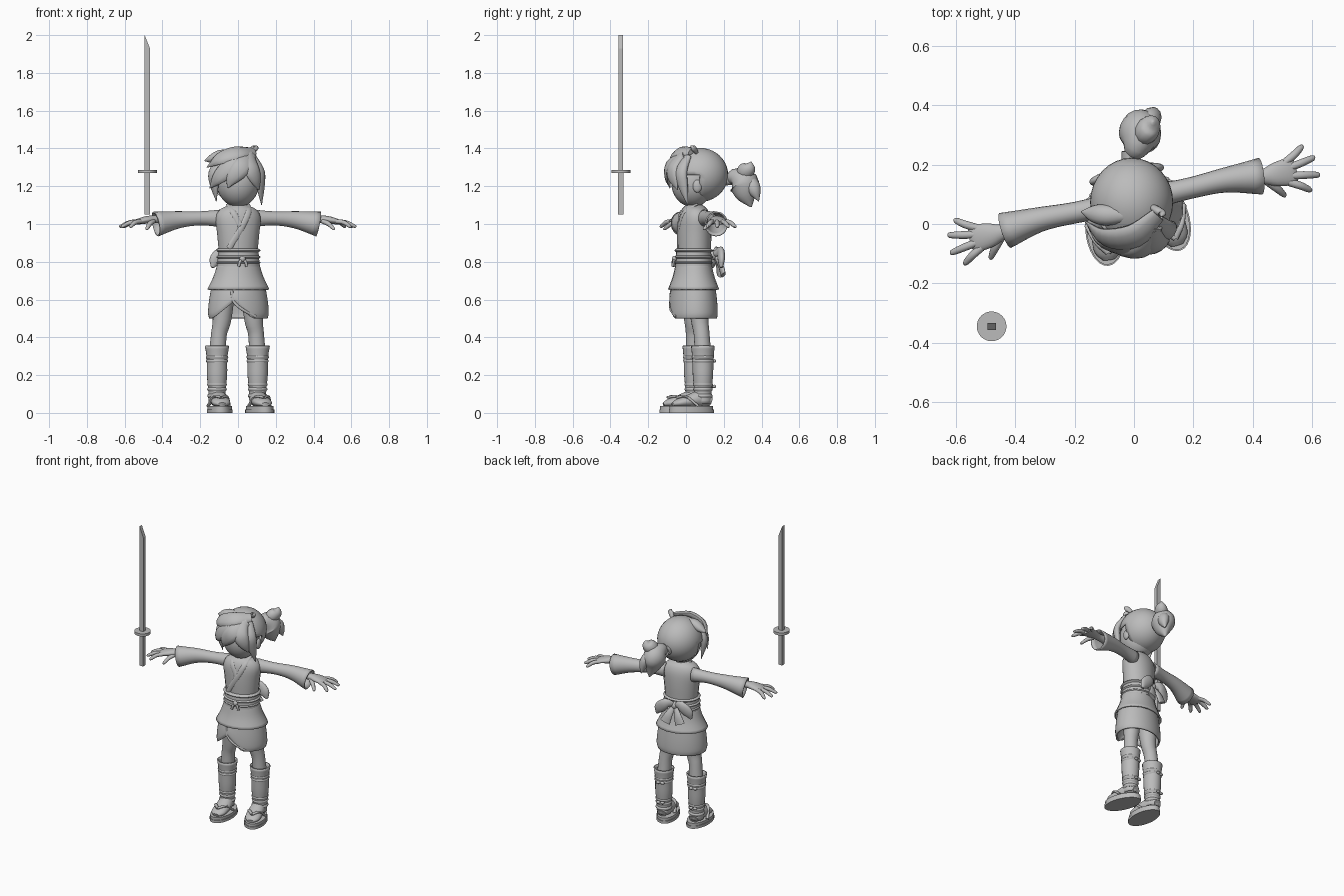
import bpy
import bmesh
from math import cos, sin, tau, radians
from mathutils import Vector, Matrix

default_cube = bpy.data.objects.get("Cube")
if default_cube:
    bpy.data.objects.remove(default_cube, do_unlink=True)

clay = bpy.data.materials.new("clay_grey")
clay.use_nodes = True
clay.diffuse_color = (.5, .5, .5, 1)
clay.node_tree.nodes["Principled BSDF"].inputs["Base Color"].default_value = (.5, .5, .5, 1)

X, Y, Z = Vector((1, 0, 0)), Vector((0, 1, 0)), Vector((0, 0, 1))
SKULL = Vector((-.01, .07, 1.25))


def finish(name, bm, turned=True, mirror=False, shell=0, smooth=True):
    """Turn a bmesh into an object; body parts share one turned frame."""
    bmesh.ops.recalc_face_normals(bm, faces=bm.faces)
    mesh = bpy.data.meshes.new(name)
    bm.to_mesh(mesh)
    bm.free()
    mesh.materials.append(clay)
    mesh.polygons.foreach_set("use_smooth", [smooth] * len(mesh.polygons))
    obj = bpy.data.objects.new(name, mesh)
    bpy.context.scene.collection.objects.link(obj)
    if turned:
        obj.location.y = .05
        obj.rotation_euler.z = radians(12)
    if mirror:
        obj.modifiers.new("both_sides", "MIRROR")
    if shell:
        thickness = obj.modifiers.new("cloth", "SOLIDIFY")
        thickness.thickness = shell
    if smooth:
        bpy.ops.object.select_all(action="DESELECT")
        obj.select_set(True)
        bpy.context.view_layer.objects.active = obj
        bpy.ops.object.shade_smooth_by_angle(angle=radians(50))
    return obj


def spline(points, steps):
    """Pass a smooth curve through position-and-radius points."""
    pts = [Vector(p) for p in points]
    pts = [2 * pts[0] - pts[1]] + pts + [2 * pts[-1] - pts[-2]]
    out = []
    for a, b, c, d in zip(pts, pts[1:], pts[2:], pts[3:]):
        for k in range(steps):
            t = k / steps
            out.append(b + (c - a) * (t / 2) + (2 * a - 5 * b + 4 * c - d) * (t * t / 2)
                       + (3 * b - a - 3 * c + d) * (t ** 3 / 2))
    return out + [pts[-2]]


def sweep(name, points, up=Y, steps=4, sides=20, cap=True, **options):
    """Sweep an ellipse along (x, y, z, width, height) points; up=None faces off the skull."""
    path = spline(points, steps)
    centres = [Vector(p[:3]) for p in path]
    bm = bmesh.new()
    rings = []
    for i, (p, c) in enumerate(zip(path, centres)):
        tangent = centres[min(i + 1, len(path) - 1)] - centres[max(i - 1, 0)]
        side = tangent.cross(up if up else c - SKULL).normalized()
        normal = side.cross(tangent).normalized()
        w, h = max(p[3], .002), max(p[4], .002)
        rings.append([bm.verts.new(c + side * w * cos(tau * j / sides)
                                   + normal * h * sin(tau * j / sides))
                      for j in range(sides)])
    for a, b in zip(rings, rings[1:]):
        for j in range(sides):
            k = (j + 1) % sides
            bm.faces.new((a[j], a[k], b[k], b[j]))
    if cap:
        bm.faces.new(rings[0])
        bm.faces.new(rings[-1])
    return finish(name, bm, **options)


def column(name, rings, y=-.01, x=0, **options):
    """Upright form from (z, half width, half depth) rings."""
    return sweep(name, [(x, y, z, w, d) for z, w, d in rings], **options)


def lock(name, path, width, height=.022, up=None):
    """Leaf shaped strand of hair ending in a point."""
    taper = (.6, 1, .8, .05)
    sweep(name, [(*p, width * t, height * t) for p, t in zip(path, taper)],
          up=up, sides=12, turned=False)


def cord(name, path, width, height, up=Y, **options):
    """Band of even thickness."""
    sweep(name, [(*p, width, height) for p in path], up=up, sides=10, **options)


def ball(name, centre, radii, keep=None, **options):
    bm = bmesh.new()
    matrix = Matrix.Translation(centre) @ Matrix.Diagonal((*radii, 1))
    bmesh.ops.create_uvsphere(bm, u_segments=32, v_segments=20, radius=1, matrix=matrix)
    if keep:
        gone = [f for f in bm.faces if not keep(f.calc_center_median())]
        bmesh.ops.delete(bm, geom=gone, context="FACES")
    return finish(name, bm, **options)


def box(name, low, high, slant=0):
    bm = bmesh.new()
    low, high = Vector(low), Vector(high)
    matrix = Matrix.Translation((low + high) / 2) @ Matrix.Diagonal((*(high - low), 1))
    bmesh.ops.create_cube(bm, size=1, matrix=matrix)
    for v in bm.verts:
        if v.co.z > high.z - .01 and v.co.x > (low.x + high.x) / 2:
            v.co.z -= slant
    finish(name, bm, turned=False, smooth=False)


# Sword standing beside the right hand
box("sword_handle", (-.494, -.359, 1.05), (-.466, -.331, 1.27))
box("sword_blade", (-.494, -.357, 1.28), (-.466, -.333, 2), slant=.07)
bm = bmesh.new()
bmesh.ops.create_cone(bm, cap_ends=True, segments=32, radius1=.05, radius2=.05, depth=.018,
                      matrix=Matrix.Translation((-.48, -.345, 1.278)))
finish("sword_guard", bm, turned=False)

# Torso, crossed collar and neck
column("torso", [(.85, .104, .086), (.95, .114, .088), (1.03, .122, .083),
                 (1.075, .1, .068), (1.1, .05, .045)], y=-.005)
column("neck", [(1.06, .04, .04), (1.16, .035, .036)], y=0)
cord("collar_over", [(.05, .0, 1.105), (.042, -.07, 1.065), (0, -.09, .98),
                     (-.065, -.08, .87)], .016, .006)
cord("collar_under", [(-.05, .0, 1.105), (-.042, -.07, 1.065), (-.005, -.09, .99)], .016, .006)

# Sash with cords and a front knot
column("sash", [(.87, .108, .09), (.83, .11, .094), (.775, .116, .098)])
for z in (.795, .825, .86):
    column("sash_cord", [(z - .01, .108, .09), (z, .119, .102), (z + .01, .108, .09)])
ball("sash_knot", (.0, -.115, .815), (.016, .012, .016))
for s in (-1, 1):
    cord("knot_end", [(0, -.115, .815), (s * .015, -.12, .8), (s * .022, -.12, .775)], .008, .006)

# Bow at the back
ball("bow_knot", (0, .1, .835), (.022, .025, .025))
sweep("bow_loop", [(.005, .1, .84, .012, .012), (.05, .125, .85, .032, .018),
                   (.095, .12, .81, .035, .018), (.115, .115, .77, .008, .008)], mirror=True)
sweep("bow_tail", [(.005, .105, .83, .012, .008), (.03, .13, .78, .025, .012),
                   (.05, .14, .73, .034, .012)], mirror=True)

# Tunic hem and wrapped skirt
column("tunic_hem", [(.79, .112, .094), (.72, .135, .11), (.655, .167, .134)],
       cap=False, shell=.01)
skirt = column("skirt", [(.7, .138, .11), (.6, .156, .122), (.53, .162, .126), (.5, .156, .122)],
               cap=False, shell=.01, sides=48)
for v in skirt.data.vertices:
    if v.co.y < -.03:
        lift = max(0, 1 - abs(v.co.x + .05) / .1)
        v.co.z += .09 * lift * max(0, min(1, (.66 - v.co.z) / .15))
cord("skirt_wrap_edge", [(-.06, -.118, .66), (-.05, -.125, .59), (0, -.133, .545),
                         (.07, -.12, .51)], .008, .006)

# Legs, boots and straps
sweep("leg", [(.075, 0, .68, .062, .07), (.085, .005, .5, .05, .048),
              (.1, .012, .42, .042, .042), (.108, .017, .32, .044, .044)], mirror=True)
column("boot", [(.355, .065, .063), (.29, .055, .057), (.2, .054, .054),
                (.12, .046, .047), (.05, .044, .046)],
       x=.11, y=.017, cap=False, shell=.008, mirror=True)
for z, r in ((.295, .06), (.275, .059), (.15, .053), (.125, .052), (.09, .052)):
    column("boot_band", [(z - .011, r - .006, r - .006), (z, r, r), (z + .011, r - .006, r - .006)],
           x=.11, y=.017, mirror=True)
for z in (.275, .14):
    for s in (-1, 1):
        ball("boot_tie", (.11 + s * .014, .075, z), (.014, .01, .009), mirror=True)

# Feet and sandals
sweep("foot", [(.107, .06, .06, .03, .025), (.107, .01, .075, .044, .045),
               (.11, -.07, .06, .05, .032), (.115, -.12, .052, .045, .022),
               (.117, -.148, .045, .022, .01)], up=Z, mirror=True)
toe_out = Vector((-.14, .99, 0))
for name, low, high, grow in (("sandal_sole", 0, .018, 0), ("sandal_footbed", .018, .036, -.004)):
    sweep(name, [(.108, -.045, z, .068 + grow, .125 + grow) for z in (low, high)],
          up=toe_out, steps=1, sides=32, mirror=True)
for s in (-1, 1):
    cord("sandal_thong", [(.116, -.125, .082), (.112 + s * .035, -.08, .085),
                          (.11 + s * .056, -.02, .036)], .01, .007, up=Z, mirror=True)

# Arms, open sleeves and hands
sweep("sleeve", [(.09, .028, 1.03, .04, .046), (.2, .03, 1.03, .036, .037),
                 (.32, .032, 1.022, .042, .046), (.44, .02, 1.0, .062, .067)],
      up=Z, cap=False, shell=.008, mirror=True)
sweep("hand", [(.3, .03, 1.025, .028, .028), (.43, .018, 1.025, .023, .021),
               (.49, .015, 1.022, .04, .02), (.54, .015, 1.012, .046, .015),
               (.56, .015, 1.005, .036, .01)], up=Z, mirror=True)
for root, tip, reach in ((.048, .086, .602), (.026, .043, .632),
                         (.002, -.015, .636), (-.02, -.058, .6)):
    sweep("finger", [(.53, root, 1.014, .013, .012), ((.53 + reach) / 2, (root + tip) / 2, 1.008, .013, .012),
                     (reach - .008, tip, .988, .01, .009), (reach, tip, .984, .004, .004)],
          up=Z, sides=10, mirror=True)
sweep("thumb", [(.46, .0, 1.015, .016, .014), (.485, -.03, 1, .014, .012),
                (.505, -.058, .975, .009, .008), (.51, -.062, .97, .003, .003)],
      up=Z, sides=10, mirror=True)

# Head and hair cap
ball("face", (0, .035, 1.22), (.113, .113, .13), turned=False)
ball("ear", (.112, .06, 1.2), (.014, .024, .034), turned=False)
ball("ear", (-.112, .06, 1.2), (.014, .024, .034), turned=False)
ball("hair_cap", (-.008, .073, 1.26), (.14, .15, .143), turned=False, shell=.008,
     keep=lambda c: c.y > .07 or c.z > 1.27)

# Fringe swept from a parting on the left, side locks and stray tufts
lock("fringe_sweep", [(.08, .03, 1.385), (0, -.04, 1.375), (-.1, -.045, 1.345), (-.165, .01, 1.3)], .05)
lock("fringe_right", [(.06, -.02, 1.37), (-.02, -.075, 1.32), (-.1, -.065, 1.25), (-.15, -.02, 1.19)], .05)
lock("fringe_middle", [(.07, -.01, 1.37), (.025, -.085, 1.31), (-.025, -.095, 1.25), (-.055, -.085, 1.19)], .05)
lock("fringe_left", [(.06, -.02, 1.37), (.07, -.07, 1.3), (.092, -.066, 1.24), (.11, -.045, 1.18)], .045)
lock("side_lock_left", [(.08, .01, 1.36), (.113, -.025, 1.28), (.12, -.015, 1.2), (.125, .01, 1.1)], .036)
lock("side_lock_right", [(-.1, .0, 1.34), (-.13, -.01, 1.27), (-.125, -.01, 1.2), (-.115, 0, 1.12)], .036)
lock("side_spike", [(-.02, .03, 1.375), (-.09, .03, 1.365), (-.14, .035, 1.345), (-.178, .042, 1.335)], .028, .035, up=Y)
lock("top_tuft", [(.06, .06, 1.37), (.08, .045, 1.395), (.095, .035, 1.405), (.09, .025, 1.415)], .018, .014, up=Y)

# Ponytail
cord("hair_tie", [(-.01, .21, 1.235), (-.01, .245, 1.237)], .032, .032, up=Z, turned=False)
sweep("ponytail", [(-.008, .23, 1.235, .025, .025), (.008, .262, 1.245, .052, .05),
                   (.02, .305, 1.215, .08, .072), (.03, .32, 1.155, .058, .05),
                   (.035, .345, 1.09, .004, .004)], up=X, turned=False)
lock("ponytail_upper_tip", [(.02, .28, 1.25), (.04, .31, 1.275), (.06, .335, 1.3), (.065, .345, 1.33)], .045, .04, up=X)
lock("ponytail_side_tip", [(.02, .31, 1.24), (.05, .345, 1.21), (.065, .365, 1.17), (.07, .385, 1.12)], .04, .035, up=X)
